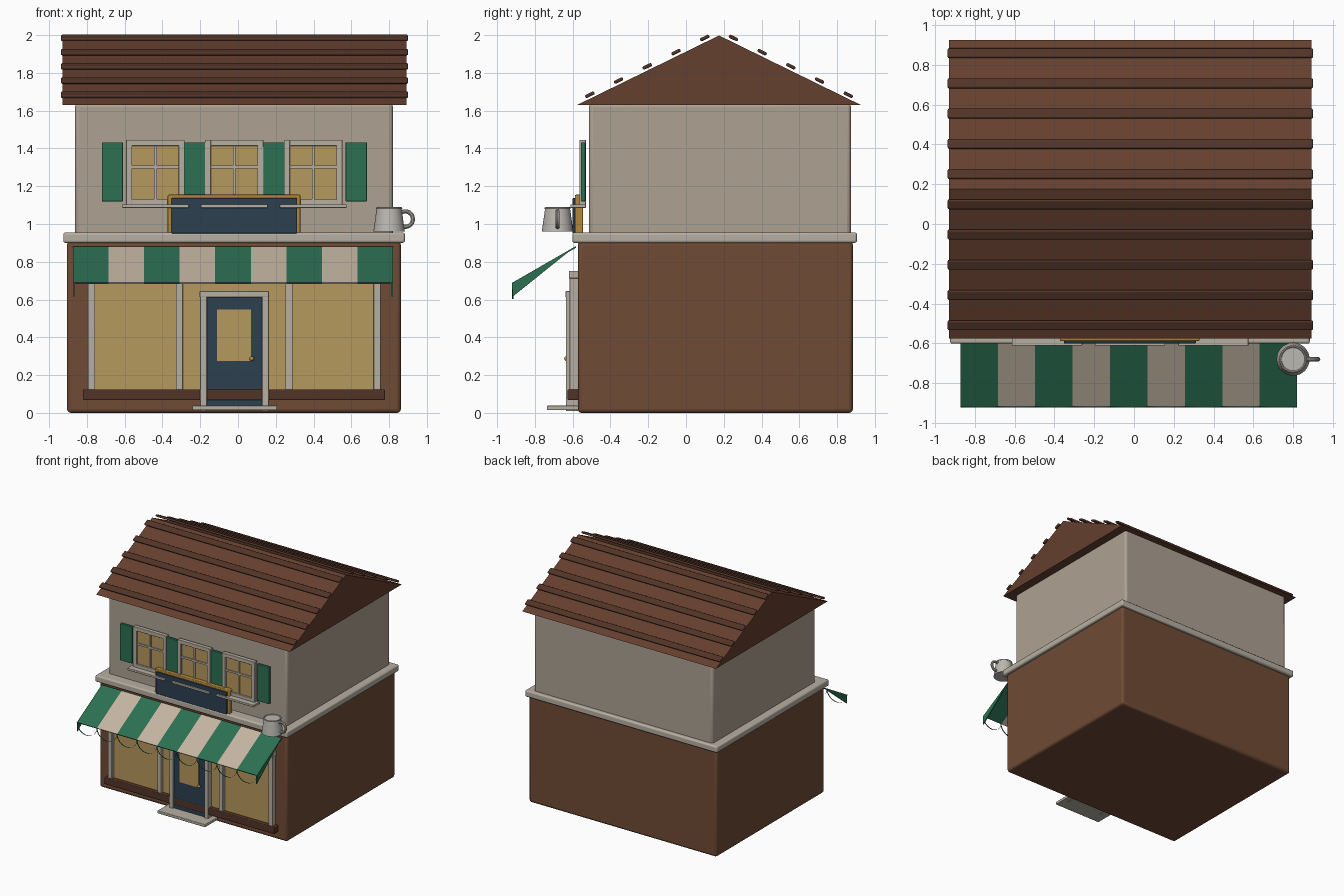
import bpy, bmesh, math
from mathutils import Vector

if "Cube" in bpy.data.objects:
    bpy.data.objects.remove(bpy.data.objects["Cube"])


def mat(name, r, g, b):
    m = bpy.data.materials.new(name)
    m.diffuse_color = (r, g, b, 1)
    m.use_nodes = True
    m.node_tree.nodes["Principled BSDF"].inputs["Base Color"].default_value = m.diffuse_color
    return m


BRICK = mat("brick", 0.16, 0.07, 0.036)
ROOF = mat("roof_brown", 0.13, 0.05, 0.028)
TILE = mat("tile_brown", 0.085, 0.034, 0.02)
PLASTER = mat("plaster", 0.42, 0.36, 0.29)
TRIM = mat("trim", 0.47, 0.43, 0.36)
GLASS = mat("warm_glass", 0.47, 0.32, 0.11)
GREEN = mat("green", 0.025, 0.16, 0.085)
CREAM = mat("cream", 0.55, 0.46, 0.36)
NAVY = mat("navy", 0.025, 0.05, 0.08)
GOLD = mat("gold", 0.45, 0.24, 0.04)
CHINA = mat("china", 0.5, 0.48, 0.44)


def finish(ob, name, m, smooth=True):
    ob.name = name
    ob.data.materials.append(m)
    if smooth:
        bpy.ops.object.select_all(action='DESELECT')
        ob.select_set(True)
        bpy.context.view_layer.objects.active = ob
        bpy.ops.object.shade_smooth_by_angle(angle=math.radians(35))
    return ob


def box(name, x, y, z, m, bevel=0.0, rx=0.0):
    """Box from (min, max) ranges, optionally bevelled and tilted about x."""
    c = [(a + b) / 2 for a, b in (x, y, z)]
    bpy.ops.mesh.primitive_cube_add(size=1, location=c, rotation=(rx, 0, 0))
    ob = bpy.context.object
    size = Vector([b - a for a, b in (x, y, z)])
    for v in ob.data.vertices:
        v.co *= size
    if bevel:
        mod = ob.modifiers.new("bevel", 'BEVEL')
        mod.width, mod.segments = bevel, 3
    return finish(ob, name, m, bool(bevel))


def mesh(name, verts, faces, m, thick=0.0):
    me = bpy.data.meshes.new(name)
    me.from_pydata(verts, [], faces)
    ob = bpy.data.objects.new(name, me)
    bpy.context.collection.objects.link(ob)
    if thick:
        mod = ob.modifiers.new("solid", 'SOLIDIFY')
        mod.thickness, mod.offset = thick, -1
    bm = bmesh.new()
    bm.from_mesh(me)
    bmesh.ops.recalc_face_normals(bm, faces=bm.faces)
    bm.to_mesh(me)
    bm.free()
    return finish(ob, name, m, False)


# Main volumes
box("ground_floor", (-0.905, 0.862), (-0.572, 0.883), (0, 0.91), BRICK, 0.02)
box("cornice", (-0.925, 0.884), (-0.602, 0.905), (0.9, 0.955), TRIM, 0.012)
box("upper_floor", (-0.862, 0.82), (-0.513, 0.873), (0.93, 1.64), PLASTER, 0.02)

# Gable roof and tile strips
Y0, Y1, YR, Z0, Z1 = -0.577, 0.926, 0.175, 1.63, 1.998
mesh("roof", [(x, y, z) for x in (-0.93, 0.893) for y, z in ((Y0, Z0), (Y1, Z0), (YR, Z1))],
     [(0, 1, 2), (3, 5, 4), (0, 3, 4, 1), (1, 4, 5, 2), (2, 5, 3, 0)], ROOF)
slope = math.atan2(Z1 - Z0, YR - Y0)
for side in (-1, 1):
    for i in range(5):
        y, z = YR + side * (0.076 + 0.152 * i), 1.985 - 0.0752 * i
        box("roof_tile_strip", (-0.937, 0.9), (y - 0.026, y + 0.026), (z - 0.009, z + 0.009),
            TILE, 0.007, -side * slope)

# Shop window
box("shop_glass", (-0.785, 0.75), (-0.59, -0.565), (0.1, 0.74), GLASS)
for x in (-0.775, -0.31, 0.27, 0.737):
    box("shop_window_post", (x - 0.019, x + 0.019), (-0.617, -0.57), (0.1, 0.72), TRIM, 0.004)
box("shop_window_header", (-0.8, 0.762), (-0.62, -0.57), (0.712, 0.752), TRIM, 0.004)
box("shop_plinth", (-0.82, 0.778), (-0.627, -0.57), (0.067, 0.125), TILE, 0.006)

# Door
box("door", (-0.17, 0.13), (-0.625, -0.57), (0.015, 0.625), NAVY, 0.004)
box("door_glass", (-0.11, 0.07), (-0.63, -0.6), (0.275, 0.547), GLASS)
for x in (-0.183, 0.145):
    box("door_post", (x - 0.018, x + 0.018), (-0.636, -0.57), (0.01, 0.63), TRIM, 0.004)
box("door_lintel", (-0.203, 0.163), (-0.638, -0.57), (0.612, 0.645), TRIM, 0.004)
box("door_step", (-0.243, 0.207), (-0.737, -0.57), (0.014, 0.038), TRIM, 0.005)
bpy.ops.mesh.primitive_uv_sphere_add(segments=16, ring_count=8, radius=0.013,
                                     location=(0.073, -0.632, 0.287))
finish(bpy.context.object, "door_knob", GOLD)

# Striped awning with open scallop rims along its front edge
AX0, W = -0.873, 1.693 / 9
YB, ZB, YF, ZF = -0.585, 0.882, -0.918, 0.69
for i in range(9):
    a, b = AX0 + i * W, AX0 + (i + 1) * W
    m = CREAM if i % 2 else GREEN
    mesh("awning_stripe", [(a, YB, ZB), (b, YB, ZB), (b, YF, ZF), (a, YF, ZF)],
         [(0, 1, 2, 3)], m, 0.008)
    arc = [math.pi * k / 12 for k in range(13)]
    verts = [((a + b) / 2 - W / 2 * math.cos(t), y, ZF - 0.088 * math.sin(t))
             for t in arc for y in (YF - 0.004, YF + 0.006)]
    mesh("awning_scallop", verts,
         [(2 * k, 2 * k + 1, 2 * k + 3, 2 * k + 2) for k in range(12)], GREEN)
for x in (AX0, AX0 + 9 * W - 0.008):
    mesh("awning_side", [(x + d, y, z) for d in (0, 0.008)
                         for y, z in ((YB, ZB), (YF, ZF), (YF, 0.615))],
         [(0, 1, 2), (3, 5, 4), (0, 3, 4, 1), (1, 4, 5, 2), (2, 5, 3, 0)], GREEN)

# Upper windows with shutters and sills
for cx in (-0.437, -0.02, 0.398):
    box("window_glass", (cx - 0.14, cx + 0.14), (-0.55, -0.535), (1.11, 1.43), GLASS)
    for s in (-1, 1):
        x = cx + s * 0.139
        box("window_jamb", (x - 0.016, x + 0.016), (-0.565, -0.53), (1.1, 1.445), TRIM, 0.003)
        x = cx + s * 0.228
        box("shutter", (x - 0.056, x + 0.056), (-0.556, -0.533), (1.12, 1.432), GREEN, 0.003)
    for z in (1.115, 1.43):
        box("window_rail", (cx - 0.155, cx + 0.155), (-0.564, -0.53), (z - 0.016, z + 0.016), TRIM, 0.003)
    box("window_mullion", (cx - 0.007, cx + 0.007), (-0.56, -0.54), (1.11, 1.43), TRIM)
    box("window_crossbar", (cx - 0.135, cx + 0.135), (-0.56, -0.54), (1.295, 1.31), TRIM)
    box("window_sill", (cx - 0.177, cx + 0.177), (-0.612, -0.53), (1.085, 1.104), TRIM, 0.004)

# Sign board
box("sign_border", (-0.372, 0.33), (-0.588, -0.545), (0.95, 1.155), GOLD, 0.006)
box("sign_board", (-0.352, 0.313), (-0.6, -0.56), (0.95, 1.137), NAVY, 0.004)

# Mug
MX, MY = 0.8, -0.68
bpy.ops.mesh.primitive_cone_add(vertices=32, radius1=0.083, radius2=0.066, depth=0.122,
                                location=(MX, MY, 1.022))
finish(bpy.context.object, "mug_body", CHINA)
bpy.ops.mesh.primitive_torus_add(major_segments=32, minor_segments=8, major_radius=0.064,
                                 minor_radius=0.006, location=(MX, MY, 1.083))
finish(bpy.context.object, "mug_rim", CHINA)
bpy.ops.mesh.primitive_torus_add(major_segments=24, minor_segments=10, major_radius=0.041,
                                 minor_radius=0.011, location=(MX + 0.085, MY, 1.026),
                                 rotation=(math.pi / 2, 0, 0))
finish(bpy.context.object, "mug_handle", CHINA)
